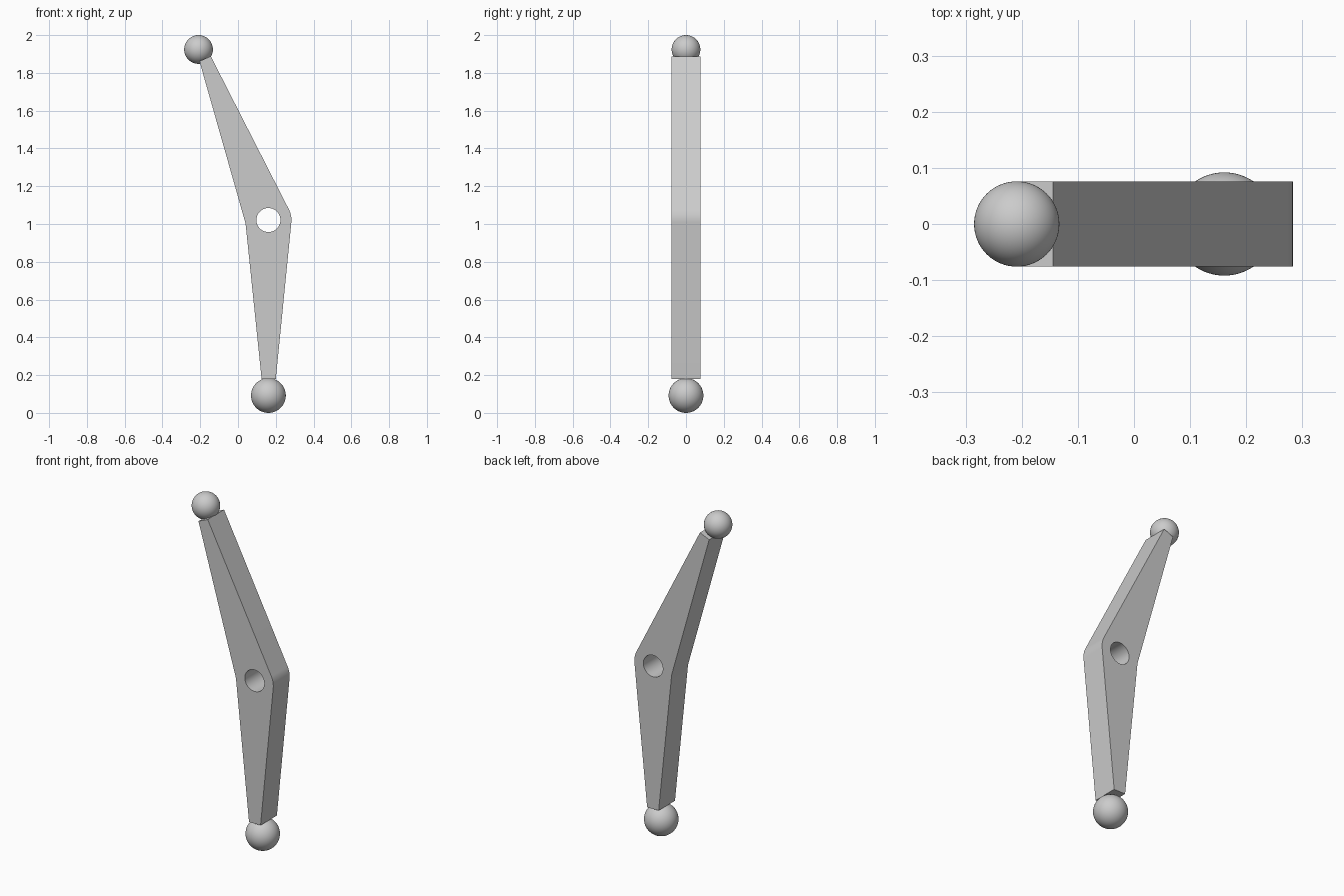
import bpy
import math

cube = bpy.data.objects.get("Cube")
if cube:
    bpy.data.objects.remove(cube, do_unlink=True)

# Single grey material
grey = bpy.data.materials.new("light_grey")
grey.use_nodes = True
GREY = (0.6, 0.6, 0.6, 1.0)
grey.diffuse_color = GREY
grey.node_tree.nodes["Principled BSDF"].inputs["Base Color"].default_value = GREY

PIVOT = (0.161, 1.021)   # pivot hole centre (x, z)
THICK = 0.076            # half thickness of the arm


def arc(radius, start, end, steps):
    """Points on an arc around the pivot, angles in degrees."""
    angles = [math.radians(start + (end - start) * i / steps) for i in range(steps + 1)]
    return [(PIVOT[0] + radius * math.cos(a), PIVOT[1] + radius * math.sin(a)) for a in angles]


def ball(name, x, z, radius):
    bpy.ops.mesh.primitive_uv_sphere_add(segments=64, ring_count=32, radius=radius, location=(x, 0, z))
    obj = bpy.context.object
    obj.name = name
    obj.data.materials.append(grey)
    bpy.ops.object.shade_smooth()


# Bent arm: tapered profile with rounded elbow and a pivot hole
outline = [(0.125, 0.18), (0.2, 0.18)]
outline += arc(0.122, -5.5, 27, 12)
outline += [(-0.144, 1.888), (-0.204, 1.862), (0.04, 1.003)]
hole = arc(0.0635, 0, 360, 64)[:-1]

curve = bpy.data.curves.new("bent_arm", "CURVE")
curve.dimensions = "2D"
curve.fill_mode = "BOTH"
curve.extrude = THICK
for points in (outline, hole):
    spline = curve.splines.new("POLY")
    spline.points.add(len(points) - 1)
    for p, (x, z) in zip(spline.points, points):
        p.co = (x, z, 0, 1)
    spline.use_cyclic_u = True
arm = bpy.data.objects.new("bent_arm", curve)
bpy.context.collection.objects.link(arm)
arm.rotation_euler.x = math.pi / 2
arm.data.materials.append(grey)

bpy.ops.object.select_all(action="DESELECT")
arm.select_set(True)
bpy.context.view_layer.objects.active = arm
bpy.ops.object.convert(target="MESH")

# Join the caps to the walls and shade the curved parts
bpy.ops.object.mode_set(mode="EDIT")
bpy.ops.mesh.select_all(action="SELECT")
bpy.ops.mesh.remove_doubles(threshold=0.0001)
bpy.ops.mesh.normals_make_consistent(inside=False)
bpy.ops.object.mode_set(mode="OBJECT")
bpy.ops.object.shade_smooth_by_angle(angle=math.radians(10))

# End balls
ball("lower_ball", 0.161, 0.092, 0.092)
ball("upper_ball", -0.209, 1.924, 0.076)
